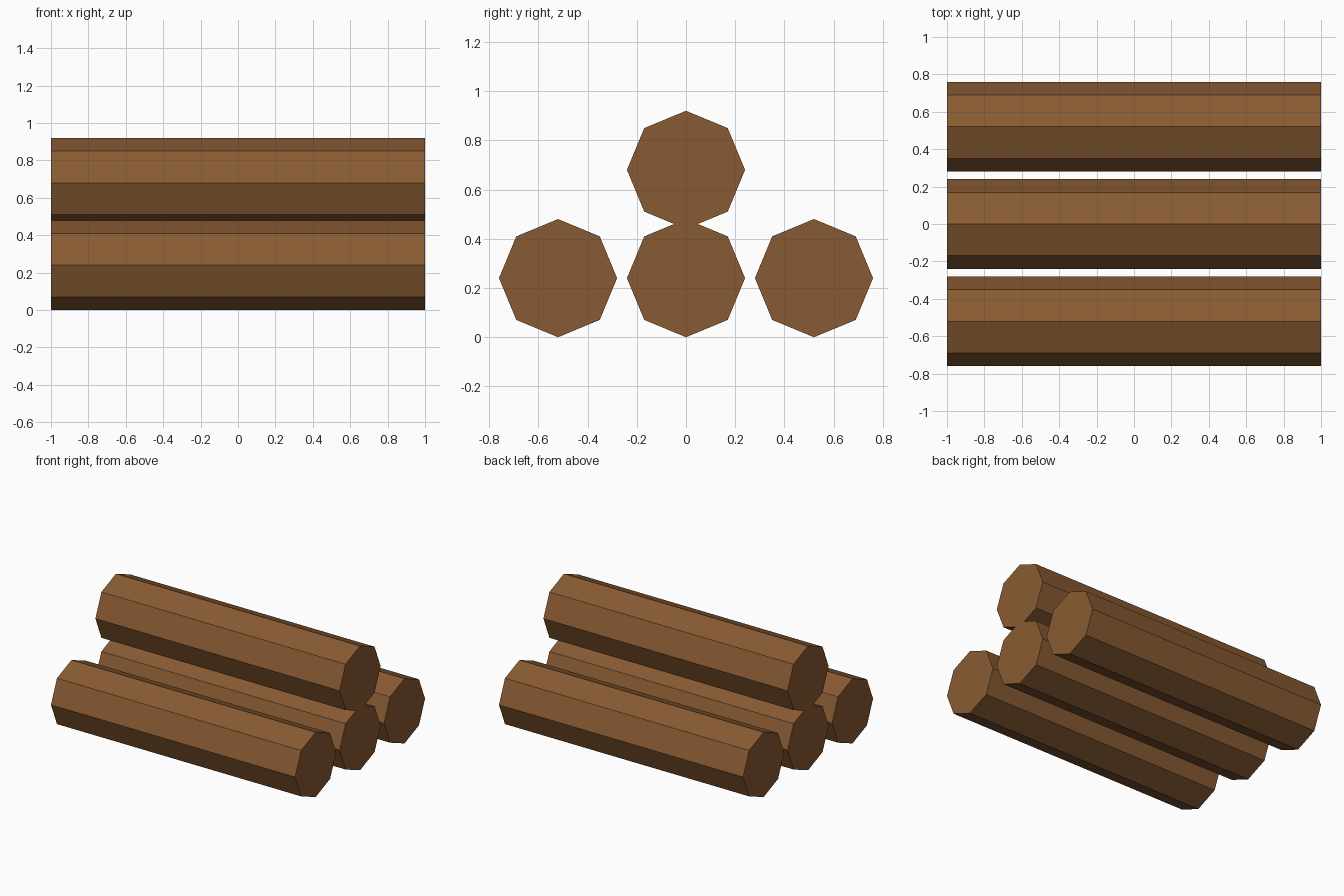
import bpy
import math

cube = bpy.data.objects.get("Cube")
if cube:
    bpy.data.objects.remove(cube, do_unlink=True)

RADIUS = 0.24
LENGTH = 2.0
SPACING = 0.52

# Bark brown
wood = bpy.data.materials.new("brown_wood")
wood.use_nodes = True
color = (0.25, 0.105, 0.033, 1.0)
wood.diffuse_color = color
wood.node_tree.nodes["Principled BSDF"].inputs["Base Color"].default_value = color


def add_log(name, y, z):
    """Eight-sided log lying along x, with a corner pointing up."""
    bpy.ops.mesh.primitive_cylinder_add(
        vertices=8, radius=RADIUS, depth=LENGTH,
        location=(0, y, z), rotation=(0, math.pi / 2, 0))
    log = bpy.context.object
    log.name = name
    log.data.materials.append(wood)
    bpy.ops.object.shade_flat()


# Bottom row
for name, step in (("front_log", -1), ("middle_log", 0), ("back_log", 1)):
    add_log(name, step * SPACING, RADIUS)

# Log resting on the middle one
add_log("top_log", 0, 0.68)
